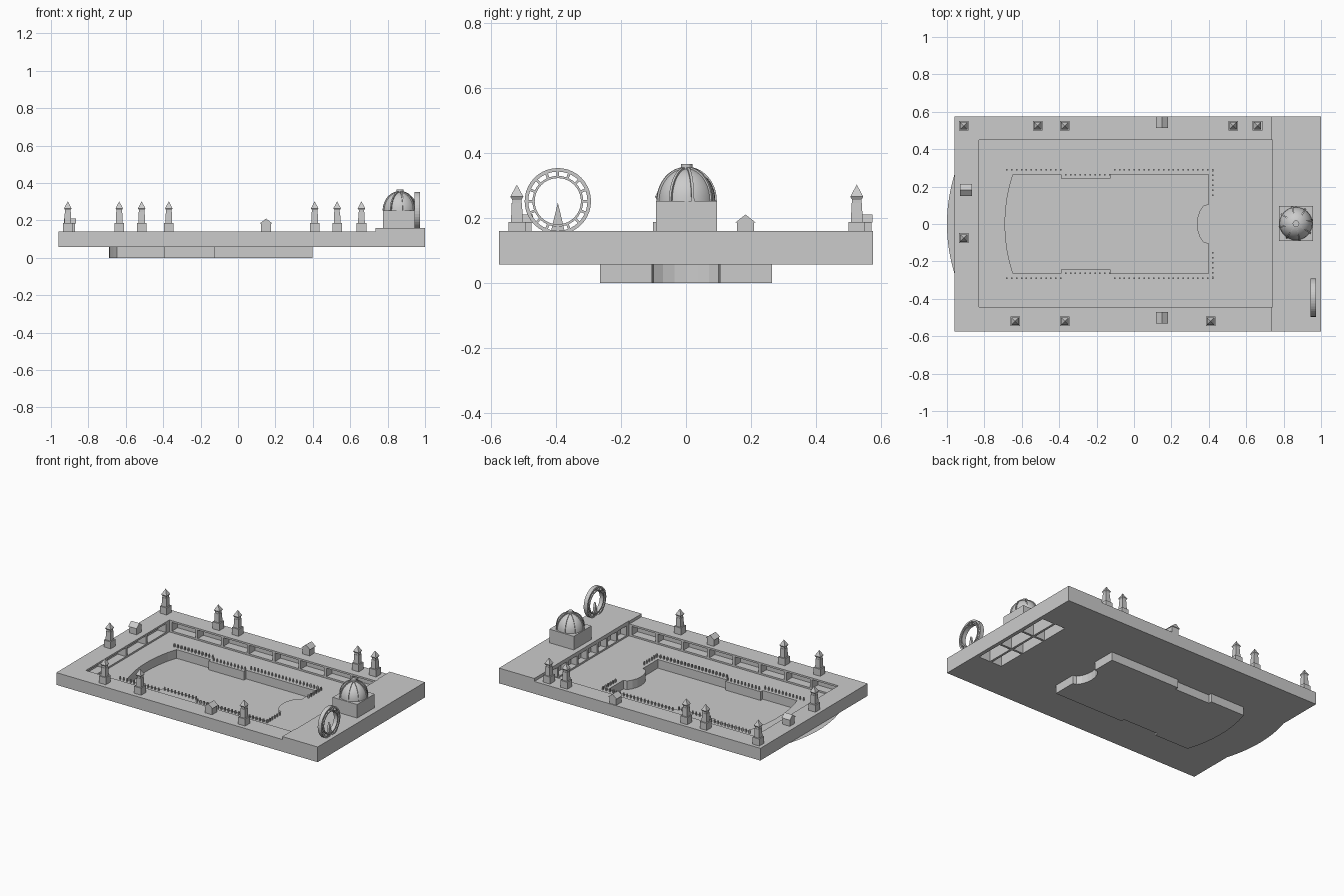
import bpy, bmesh, math
from mathutils import Matrix, Vector

if "Cube" in bpy.data.objects:
    bpy.data.objects.remove(bpy.data.objects["Cube"])

FLOOR, DECK, PLATE = 0.059, 0.14, 0.16


def finish(name, bm, recalc=True):
    if recalc:
        bmesh.ops.recalc_face_normals(bm, faces=bm.faces[:])
    me = bpy.data.meshes.new(name)
    bm.to_mesh(me)
    bm.free()
    ob = bpy.data.objects.new(name, me)
    bpy.context.collection.objects.link(ob)
    return ob


def add_box(bm, x0, x1, y0, y1, z0, z1):
    m = Matrix.Translation(((x0 + x1) / 2, (y0 + y1) / 2, (z0 + z1) / 2))
    m = m @ Matrix.Diagonal((x1 - x0, y1 - y0, z1 - z0, 1))
    bmesh.ops.create_cube(bm, size=1, matrix=m)


def add_prism(bm, pts, offset):
    f = bm.faces.new([bm.verts.new(p) for p in pts])
    r = bmesh.ops.extrude_face_region(bm, geom=[f])
    vs = [g for g in r["geom"] if isinstance(g, bmesh.types.BMVert)]
    bmesh.ops.translate(bm, verts=vs, vec=offset)


def cut(ob, bm):
    cutter = finish("cutter", bm)
    cutter.hide_render = True
    mod = ob.modifiers.new("cut", "BOOLEAN")
    mod.operation, mod.solver, mod.object = "DIFFERENCE", "EXACT", cutter
    bpy.context.view_layer.objects.active = ob
    bpy.ops.object.modifier_apply(modifier=mod.name)
    bpy.data.objects.remove(cutter)


# Pool outline: bowed left end, stepped long sides, rounded peninsula at right
half = [(-0.69 + 0.043 * (y / 0.265) ** 2, y) for y in (0, 0.07, 0.14, 0.2, 0.265)]
half += [(-0.39, 0.265), (-0.39, 0.242), (-0.125, 0.242), (-0.125, 0.265),
         (0.397, 0.265), (0.397, 0.105), (0.372, 0.1), (0.352, 0.07), (0.34, 0.035), (0.337, 0)]
outline = half + [(x, -y) for x, y in half[-2:0:-1]]

# Terrace slab with raised end
bm = bmesh.new()
add_prism(bm, [(x, -0.575, z) for x, z in [(-0.96, 0.057), (1, 0.057), (1, PLATE),
          (0.735, PLATE), (0.735, DECK), (-0.96, DECK)]], (0, 1.15, 0))
terrace = finish("terrace", bm)

# Sunken court
bm = bmesh.new()
add_box(bm, -0.83, 0.74, -0.445, 0.45, FLOOR, 0.3)
cut(terrace, bm)

# Gallery niches around the court, and rooms open from below
bm = bmesh.new()
for i in range(8):
    x = -0.81 + i * 0.193
    add_box(bm, x, x + 0.175, 0.43, 0.51, 0.07, 0.128)
    add_box(bm, x, x + 0.175, -0.505, -0.43, 0.07, 0.128)
    y = -0.42 + i * 0.106
    add_box(bm, 0.72, 0.785, y, y + 0.09, 0.07, 0.135)
for i in range(4):
    y = -0.425 + i * 0.214
    add_box(bm, -0.89, -0.81, y, y + 0.195, 0.07, 0.128)
for i in range(3):
    y = -0.3 + i * 0.205
    add_box(bm, 0.8, 0.875, y, y + 0.19, 0.03, 0.145)
    add_box(bm, 0.89, 0.975, y, y + 0.19, 0.03, 0.145)
cut(terrace, bm)

# Pool opening
bm = bmesh.new()
add_prism(bm, [(x, y, 0.02) for x, y in outline], (0, 0, 0.06))
cut(terrace, bm)

# Pool basin: floor and walls
bm = bmesh.new()
add_prism(bm, [(x, y, 0) for x, y in outline], (0, 0, FLOOR))
bmesh.ops.recalc_face_normals(bm, faces=bm.faces[:])
bmesh.ops.delete(bm, geom=[f for f in bm.faces if f.normal.z > 0.9], context="FACES_ONLY")
finish("pool_basin", bm, False)

# Thin bowed apron at the left end
bm = bmesh.new()
arc = [(-1 + 0.04 * (y / 0.265) ** 2, y, 0.057) for y in [-0.265 + 0.0265 * i for i in range(21)]]
bm.faces.new([bm.verts.new(p) for p in arc])
finish("end_apron", bm)

# Railing posts around the pool
bm = bmesh.new()
spots = []
for i in range(43):
    x = -0.68 + i * 0.0262
    spots += [(x, s * (0.262 if -0.39 < x < -0.12 else 0.29)) for s in (1, -1)]
for i in range(6):
    spots += [(0.421, s * (0.155 + i * 0.0262)) for s in (1, -1)]
for x, y in spots:
    add_box(bm, x - 0.004, x + 0.004, y - 0.004, y + 0.004, FLOOR, FLOOR + 0.022)
finish("pool_posts", bm)


# Corner towers: stepped square shaft with a pointed cap
def tower(x, y):
    bm = bmesh.new()
    prof = [(0.026, DECK), (0.026, 0.187), (0.018, 0.187), (0.016, 0.245),
            (0.014, 0.245), (0.014, 0.255), (0.02, 0.265), (0.0, 0.302)]
    prev = None
    for r, z in prof:
        if r:
            ring = [bm.verts.new((x + a * r, y + b * r, z))
                    for a, b in ((-1, -1), (1, -1), (1, 1), (-1, 1))]
        else:
            ring = [bm.verts.new((x, y, z))]
        for k in range(4) if prev else ():
            top = [ring[(k + 1) % 4], ring[k]] if r else [ring[0]]
            bm.faces.new([prev[k], prev[(k + 1) % 4]] + top)
        prev = ring
    finish("tower", bm)


for x, y in [(-0.91, 0.525), (-0.515, 0.525), (-0.37, 0.525), (0.53, 0.525), (0.66, 0.525),
             (-0.635, -0.52), (-0.37, -0.52), (0.41, -0.52), (-0.91, -0.075)]:
    tower(x, y)


# Gabled huts
def hut(x, y, turn):
    bm = bmesh.new()
    add_box(bm, -0.026, 0.026, -0.027, 0.027, DECK, 0.185)
    add_prism(bm, [(-0.032, -0.031, 0.185), (0.032, -0.031, 0.185), (0, -0.031, 0.21)], (0, 0.062, 0))
    bm.transform(Matrix.Translation((x, y, 0)) @ Matrix.Rotation(turn, 4, "Z"))
    finish("hut", bm)


hut(0.15, 0.543, 0)
hut(0.15, -0.502, 0)
hut(-0.898, 0.183, math.pi / 2)

# Domed hall
cx, cy = 0.866, 0.002
bm = bmesh.new()
add_box(bm, cx - 0.092, cx + 0.092, cy - 0.094, cy + 0.094, PLATE, 0.252)
finish("hall_block", bm)

bm = bmesh.new()
bmesh.ops.create_uvsphere(bm, u_segments=32, v_segments=20, radius=1)
bmesh.ops.delete(bm, geom=[v for v in bm.verts if v.co.z < -0.01], context="VERTS")
bm.transform(Matrix.Translation((cx, cy, 0.252)) @ Matrix.Diagonal((0.088, 0.088, 0.1, 1)))
dome = finish("dome", bm)
for p in dome.data.polygons:
    p.use_smooth = True

bm = bmesh.new()
angles = [math.radians(7.5 * i) for i in range(12)]
arc = [(0.094 * math.cos(a), 0.252 + 0.105 * math.sin(a)) for a in angles]
arc += [(0.084 * math.cos(a), 0.252 + 0.095 * math.sin(a)) for a in reversed(angles)]
for k in range(8):
    t = math.radians(45 * k + 12)
    d, n = Vector((math.cos(t), math.sin(t), 0)), Vector((-math.sin(t), math.cos(t), 0))
    base = Vector((cx, cy, 0)) - n * 0.004
    add_prism(bm, [base + d * r + Vector((0, 0, z)) for r, z in arc], n * 0.008)
finish("dome_ribs", bm)

bm = bmesh.new()
bmesh.ops.create_cone(bm, cap_ends=True, segments=12, radius1=0.018, radius2=0.018, depth=0.018,
                      matrix=Matrix.Translation((cx, cy, 0.356)))
finish("dome_lantern", bm)

# Big wheel: two rims, spokes and a tapering stand
wy, wz, wx0, wx1 = -0.394, 0.251, 0.945, 0.972
bm = bmesh.new()
for r0, r1 in ((0.091, 0.102), (0.071, 0.078)):
    rings = []
    for i in range(40):
        a = math.tau * i / 40
        rings.append([bm.verts.new((x, wy + r * math.cos(a), wz + r * math.sin(a)))
                      for x, r in ((wx0, r0), (wx0, r1), (wx1, r1), (wx1, r0))])
    for i in range(40):
        p, q = rings[i], rings[(i + 1) % 40]
        for k in range(4):
            bm.faces.new((p[k], p[(k + 1) % 4], q[(k + 1) % 4], q[k]))
finish("wheel_rims", bm)

bm = bmesh.new()
for i in range(16):
    part = bmesh.new()
    add_box(part, wx0 + 0.004, wx1 - 0.004, -0.004, 0.004, 0.077, 0.092)
    part.transform(Matrix.Translation((0, wy, wz)) @ Matrix.Rotation(math.tau * i / 16, 4, "X"))
    tmp = bpy.data.meshes.new("tmp")
    part.to_mesh(tmp)
    part.free()
    bm.from_mesh(tmp)
    bpy.data.meshes.remove(tmp)
finish("wheel_spokes", bm)

bm = bmesh.new()
add_prism(bm, [(0.952, wy - 0.022, PLATE - 0.005), (0.952, wy + 0.022, PLATE - 0.005),
               (0.952, wy, 0.247)], (0.014, 0, 0))
finish("wheel_stand", bm)
